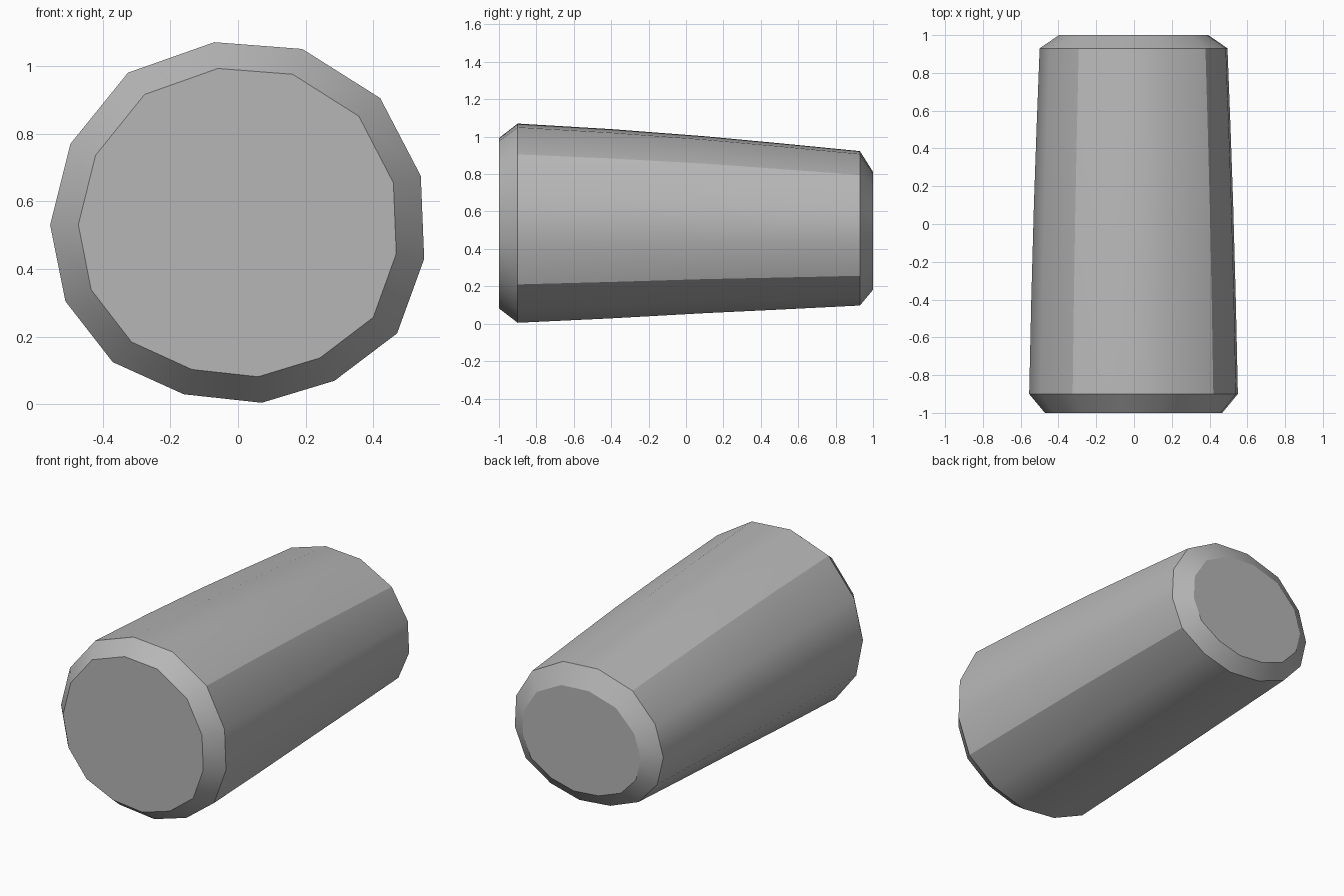
import bpy, bmesh, math

cube = bpy.data.objects.get("Cube")
if cube:
    bpy.data.objects.remove(cube)

# Irregular fourteen-sided cross-section (x, z) at the wide end
SECTION = [(-.07, 1.07), (.19, 1.05), (.42, .905), (.54, .675), (.55, .43),
           (.47, .21), (.285, .07), (.07, .005), (-.16, .03), (-.37, .125),
           (-.51, .305), (-.555, .53), (-.495, .77), (-.325, .98)]
MIDDLE = 0.535

# Rings along the length: y, centre height, width scale, height scale
RINGS = [(-1.0, .535, .85, .855), (-.9, .535, 1, 1), (-.4, .532, .98, .95),
         (.1, .527, .955, .888), (.5, .518, .93, .835),
         (.93, .508, .9, .775), (1.0, .495, .715, .592)]

wood = bpy.data.materials.new("plain grey")
wood.use_nodes = True
grey = (.47, .47, .47, 1)
wood.diffuse_color = grey
wood.node_tree.nodes["Principled BSDF"].inputs["Base Color"].default_value = grey

# Tapered log with chamfered ends
bm = bmesh.new()
loops = [[bm.verts.new((x * sx, y, cz + (z - MIDDLE) * sz)) for x, z in SECTION]
         for y, cz, sx, sz in RINGS]
count = len(SECTION)
for a, b in zip(loops, loops[1:]):
    for i in range(count):
        j = (i + 1) % count
        bm.faces.new((a[i], a[j], b[j], b[i]))
bm.faces.new(loops[0])
bm.faces.new(loops[-1])
bmesh.ops.recalc_face_normals(bm, faces=bm.faces)
mesh = bpy.data.meshes.new("tapered_log")
bm.to_mesh(mesh)
bm.free()
mesh.materials.append(wood)
log = bpy.data.objects.new("tapered_log", mesh)
bpy.context.collection.objects.link(log)

# Smooth sides, crisp chamfers
bpy.ops.object.select_all(action="DESELECT")
log.select_set(True)
bpy.context.view_layer.objects.active = log
bpy.ops.object.shade_smooth_by_angle(angle=math.radians(30))
